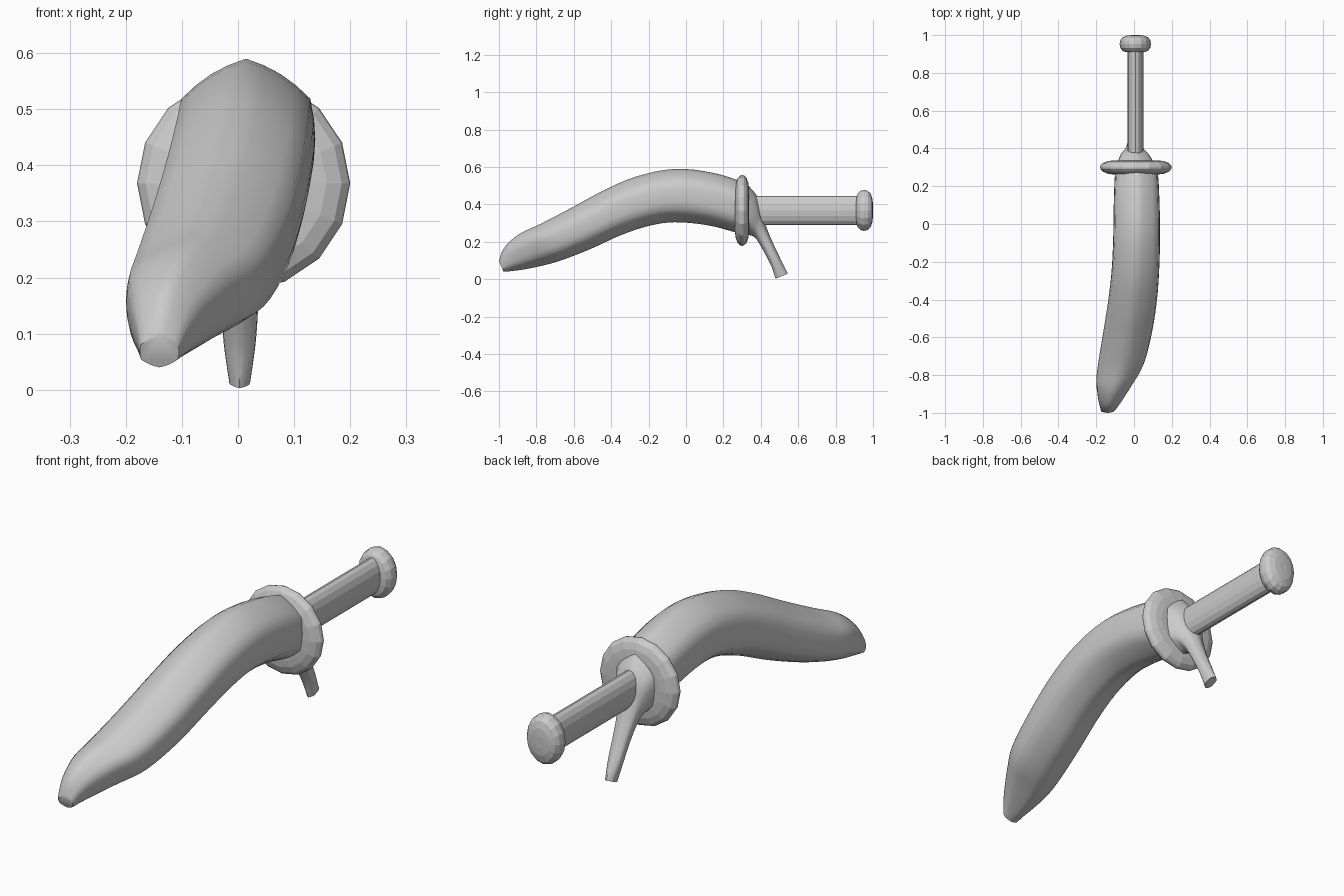
import bpy, bmesh, math
from mathutils import Vector

if "Cube" in bpy.data.objects:
    bpy.data.objects.remove(bpy.data.objects["Cube"])

grey = bpy.data.materials.new("plain_grey")
grey.diffuse_color = (0.6, 0.6, 0.6, 1)
grey.use_nodes = True
grey.node_tree.nodes["Principled BSDF"].inputs["Base Color"].default_value = grey.diffuse_color


def skin(name, rings, smooth):
    """Bridge closed rings of points into a capped tube."""
    bm = bmesh.new()
    vs = [[bm.verts.new(p) for p in ring] for ring in rings]
    n = len(vs[0])
    for a, b in zip(vs, vs[1:]):
        for i in range(n):
            j = (i + 1) % n
            bm.faces.new((a[i], a[j], b[j], b[i]))
    bm.faces.new(vs[0][::-1])
    bm.faces.new(vs[-1])
    bmesh.ops.recalc_face_normals(bm, faces=bm.faces)
    me = bpy.data.meshes.new(name)
    bm.to_mesh(me)
    bm.free()
    ob = bpy.data.objects.new(name, me)
    bpy.context.collection.objects.link(ob)
    me.materials.append(grey)
    if smooth:
        bpy.ops.object.select_all(action='DESELECT')
        ob.select_set(True)
        bpy.context.view_layer.objects.active = ob
        bpy.ops.object.shade_smooth_by_angle(angle=math.radians(50))
    return ob


def catmull(a, b, c, d, t):
    return [0.5 * (2*q + (r-p)*t + (2*p-5*q+4*r-s)*t*t + (3*q-p-3*r+s)*t**3)
            for p, q, r, s in zip(a, b, c, d)]


# Fruit sections: top y, top z, bottom y, bottom z, left x, right x
sections = [
    (-1.00, .095, -.975, .040, -.175, -.105),
    (-.985, .145, -.930, .044, -.182, -.085),
    (-.950, .195, -.870, .052, -.192, -.055),
    (-.880, .248, -.780, .070, -.200, -.005),
    (-.780, .295, -.670, .100, -.188, .055),
    (-.620, .378, -.510, .162, -.162, .097),
    (-.450, .470, -.350, .235, -.136, .122),
    (-.270, .548, -.200, .285, -.118, .134),
    (-.060, .590, -.060, .305, -.110, .138),
    (.140, .570, .110, .290, -.107, .135),
    (.300, .520, .250, .255, -.100, .125),
    (.350, .482, .315, .237, -.085, .100),
    (.387, .430, .345, .235, -.070, .078),
    (.407, .350, .370, .222, -.051, .056),
    (.433, .270, .392, .190, -.039, .043),
    (.467, .190, .423, .135, -.031, .037),
    (.505, .110, .458, .066, -.026, .032),
    (.545, .030, .478, .003, -.016, .022),
]


def fruit_ring(s, n=24):
    """Rounded six-sided section with a ridge along the top."""
    top, low = Vector((0, s[0], s[1])), Vector((0, s[2], s[3]))
    mid, up = (top + low) / 2, (top - low) / 2
    cx, rx = (s[4] + s[5]) / 2, (s[5] - s[4]) / 2 / 0.935
    pts = []
    for i in range(n):
        t = 2 * math.pi * i / n
        k = t % (math.pi / 3) - math.pi / 6
        r = 0.5 + 0.5 * math.cos(math.pi / 6) / math.cos(k)
        p = mid + up * (r * math.cos(t))
        pts.append((cx + rx * r * math.sin(t), p.y, p.z))
    return pts


fine = []
m = len(sections)
for i in range(m - 1):
    q = [sections[max(0, min(m - 1, i + k))] for k in (-1, 0, 1, 2)]
    fine += [catmull(*q, t / 4) for t in range(4)]
fine.append(sections[-1])
skin("banana_blade", [fruit_ring(s) for s in fine], True)


def turned(name, profile, rx, rz, cx=.007, cz=.368, n=16):
    """Faceted part turned around the y axis; profile is (y, radius factor)."""
    return skin(name, [[(cx + rx * r * math.cos(2 * math.pi * i / n), y,
                         cz + rz * r * math.sin(2 * math.pi * i / n))
                        for i in range(n)] for y, r in profile], False)


# Hand guard disc
turned("guard", [(.262, .62), (.266, .78), (.277, .92), (.290, .985), (.300, 1),
                 (.310, .985), (.323, .92), (.333, .78), (.337, .62)], .19, .19, cx=.01)
# Oval handle
turned("grip", [(.32, 1), (.94, 1)], .042, .078)
# Rounded end knob
turned("pommel", [(.910, .60), (.916, .80), (.933, .96), (.952, 1), (.972, .96),
                  (.988, .82), (.997, .55), (1.0, .25)], .083, .109)
